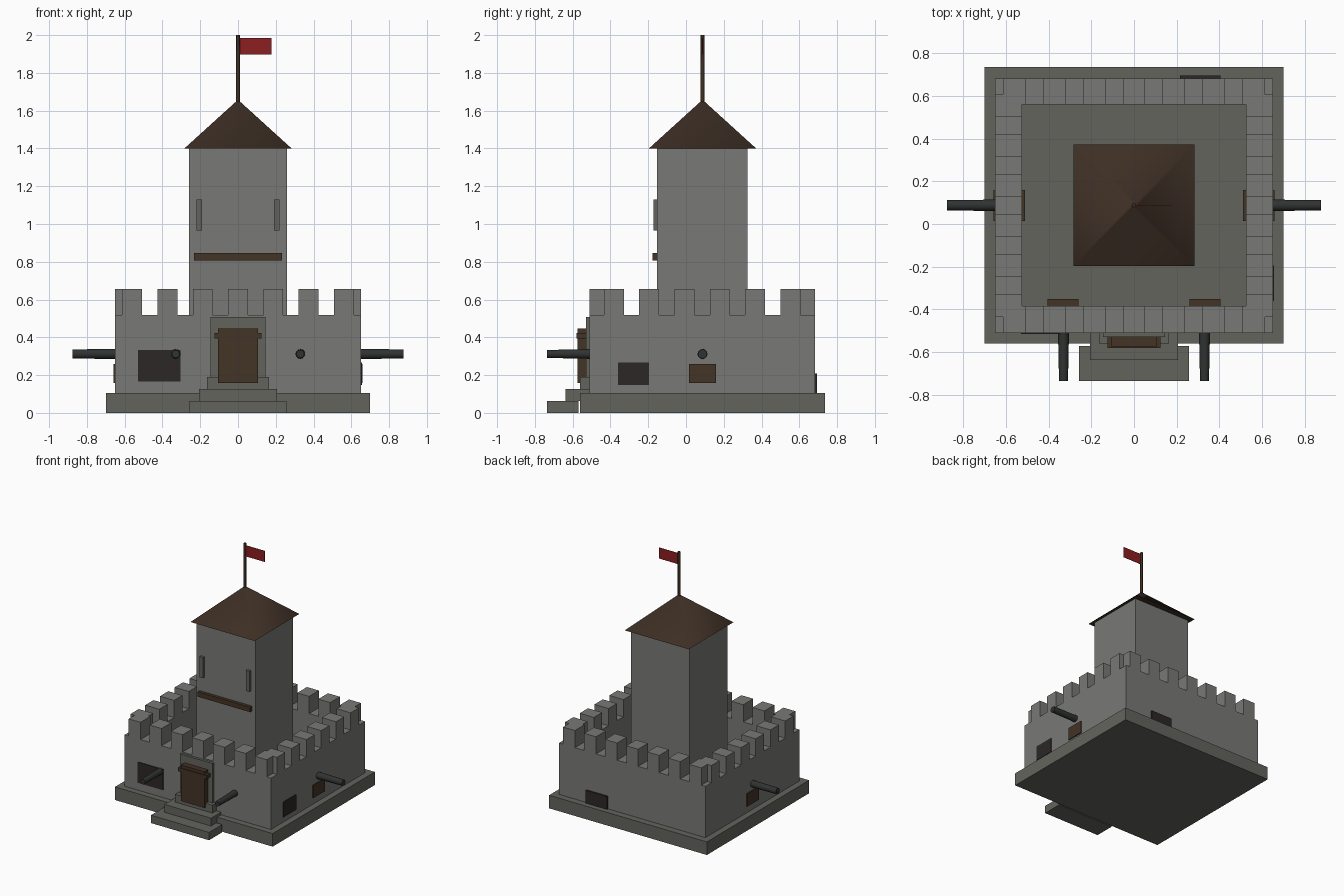
import bpy, bmesh
from math import pi, sqrt
from mathutils import Vector, Matrix

if "Cube" in bpy.data.objects:
    bpy.data.objects.remove(bpy.data.objects["Cube"])


def material(name, rgb):
    m = bpy.data.materials.new(name)
    m.diffuse_color = (*rgb, 1)
    m.use_nodes = True
    m.node_tree.nodes["Principled BSDF"].inputs["Base Color"].default_value = m.diffuse_color
    return m


STONE = material("stone", (0.19, 0.192, 0.18))
DARK_STONE = material("dark_stone", (0.125, 0.127, 0.11))
WOOD = material("wood", (0.056, 0.033, 0.019))
ROOF = material("roof_brown", (0.047, 0.028, 0.018))
IRON = material("iron", (0.03, 0.033, 0.033))
DARK = material("dark_opening", (0.025, 0.02, 0.019))
RED = material("flag_red", (0.26, 0.013, 0.015))
YC = 0.0875  # middle of the fort in y


def finish(name, bm, mat):
    mesh = bpy.data.meshes.new(name)
    bm.to_mesh(mesh)
    bm.free()
    obj = bpy.data.objects.new(name, mesh)
    bpy.context.collection.objects.link(obj)
    mesh.materials.append(mat)
    return obj


def boxes(name, spans, mat):
    """One object from boxes given as (x0, x1, y0, y1, z0, z1)."""
    bm = bmesh.new()
    for x0, x1, y0, y1, z0, z1 in spans:
        mid = Vector((x0 + x1, y0 + y1, z0 + z1)) / 2
        size = Matrix.Diagonal((x1 - x0, y1 - y0, z1 - z0, 1))
        bmesh.ops.create_cube(bm, size=1, matrix=Matrix.Translation(mid) @ size)
    return finish(name, bm, mat)


def rod(name, a, b, ra, rb, sides, mat, twist=0):
    """Tapered cylinder from a to b with smooth sides and flat caps."""
    a, b = Vector(a), Vector(b)
    rot = (b - a).to_track_quat('Z', 'Y').to_matrix().to_4x4()
    bm = bmesh.new()
    bmesh.ops.create_cone(bm, cap_ends=True, segments=sides, radius1=ra, radius2=rb,
                          depth=(b - a).length,
                          matrix=Matrix.Translation((a + b) / 2) @ rot @ Matrix.Rotation(twist, 4, 'Z'))
    bm.normal_update()
    axis = (b - a).normalized()
    for f in bm.faces:
        f.smooth = abs(f.normal.dot(axis)) < 0.95
    return finish(name, bm, mat)


# Base slab and hollow curtain wall
boxes("base", [(-0.70, 0.70, -0.56, 0.735, 0, 0.105)], DARK_STONE)
X, XI, Y0, Y0I, Y1I, Y1 = 0.65, 0.525, -0.51, -0.384, 0.559, 0.682
boxes("front_wall", [(-X, X, Y0, Y0I, 0.10, 0.517)], STONE)
boxes("back_wall", [(-X, X, Y1I, Y1, 0.10, 0.517)], STONE)
boxes("side_walls", [(-X, -XI, Y0I, Y1I, 0.10, 0.517), (XI, X, Y0I, Y1I, 0.10, 0.517)], STONE)

# Battlements
W, PITCH = 0.0525, 0.187
merlons = []
for i in range(7):
    c = (i - 3) * PITCH
    for y0, y1 in ((Y0, Y0I), (Y1I, Y1)):
        merlons.append((c - W, c + W, y0, y1, 0.517, 0.655))
for i in range(6):
    c = YC - 0.002 + (i - 2.5) * PITCH
    for x0, x1 in ((-X, -XI), (XI, X)):
        merlons.append((x0, x1, c - W, c + W, 0.517, 0.655))
boxes("merlons", merlons, STONE)

# Keep tower with roof, pole and flag
boxes("tower", [(-0.26, 0.26, YC - 0.24, YC + 0.238, 0.10, 1.402)], STONE)
rod("tower_roof", (0, YC, 1.40), (0, YC, 1.65), 0.284 * sqrt(2), 0.012, 4, ROOF, pi / 4)
rod("flag_pole", (0, YC, 1.64), (0, YC, 2.0), 0.011, 0.010, 8, ROOF)
boxes("flag", [(0.005, 0.177, YC - 0.0015, YC + 0.0015, 1.897, 1.985)], RED)
boxes("tower_beam", [(-0.233, 0.233, -0.178, -0.15, 0.808, 0.847)], WOOD)
boxes("tower_slits", [(s * 0.206 - 0.015, s * 0.206 + 0.015, -0.173, -0.15, 0.965, 1.13)
                      for s in (-1, 1)], DARK_STONE)

# Doorway and steps
boxes("door_frame", [(-0.145, 0.145, -0.53, -0.50, 0.105, 0.507)], DARK_STONE)
boxes("door", [(-0.105, 0.105, -0.575, -0.52, 0.157, 0.447)], WOOD)
boxes("door_bar", [(-0.125, 0.125, -0.58, -0.525, 0.393, 0.423)], WOOD)
for i, (half, y) in enumerate(((0.258, -0.735), (0.207, -0.637), (0.165, -0.56))):
    boxes(f"step_{i + 1}", [(-half, half, y, y + 0.165, i * 0.063, (i + 1) * 0.063)], DARK_STONE)

# Dark wall openings
boxes("front_opening", [(-0.53, -0.305, -0.516, -0.50, 0.167, 0.333)], DARK)
boxes("right_opening", [(0.64, 0.656, -0.36, -0.195, 0.147, 0.268)], DARK)
boxes("back_opening", [(0.215, 0.405, 0.67, 0.694, 0.105, 0.208)], DARK)

# Cannons on wooden carriages
for s, side in ((-1, "left"), (1, "right")):
    rod(f"{side}_cannon", (s * 0.54, YC, 0.312), (s * 0.875, YC, 0.312),
        0.028, 0.024, 12, IRON)
    xs = sorted((s * 0.51, s * 0.658))
    boxes(f"{side}_carriage", [(*xs, 0.015, 0.16, 0.158, 0.26)], WOOD)
    rod(f"front_{side}_cannon", (s * 0.33, -0.40, 0.312), (s * 0.33, -0.735, 0.312),
        0.028, 0.021, 12, IRON)
    boxes(f"front_{side}_carriage",
          [(s * 0.333 - 0.073, s * 0.333 + 0.073, -0.50, -0.352, 0.158, 0.26)], WOOD)
